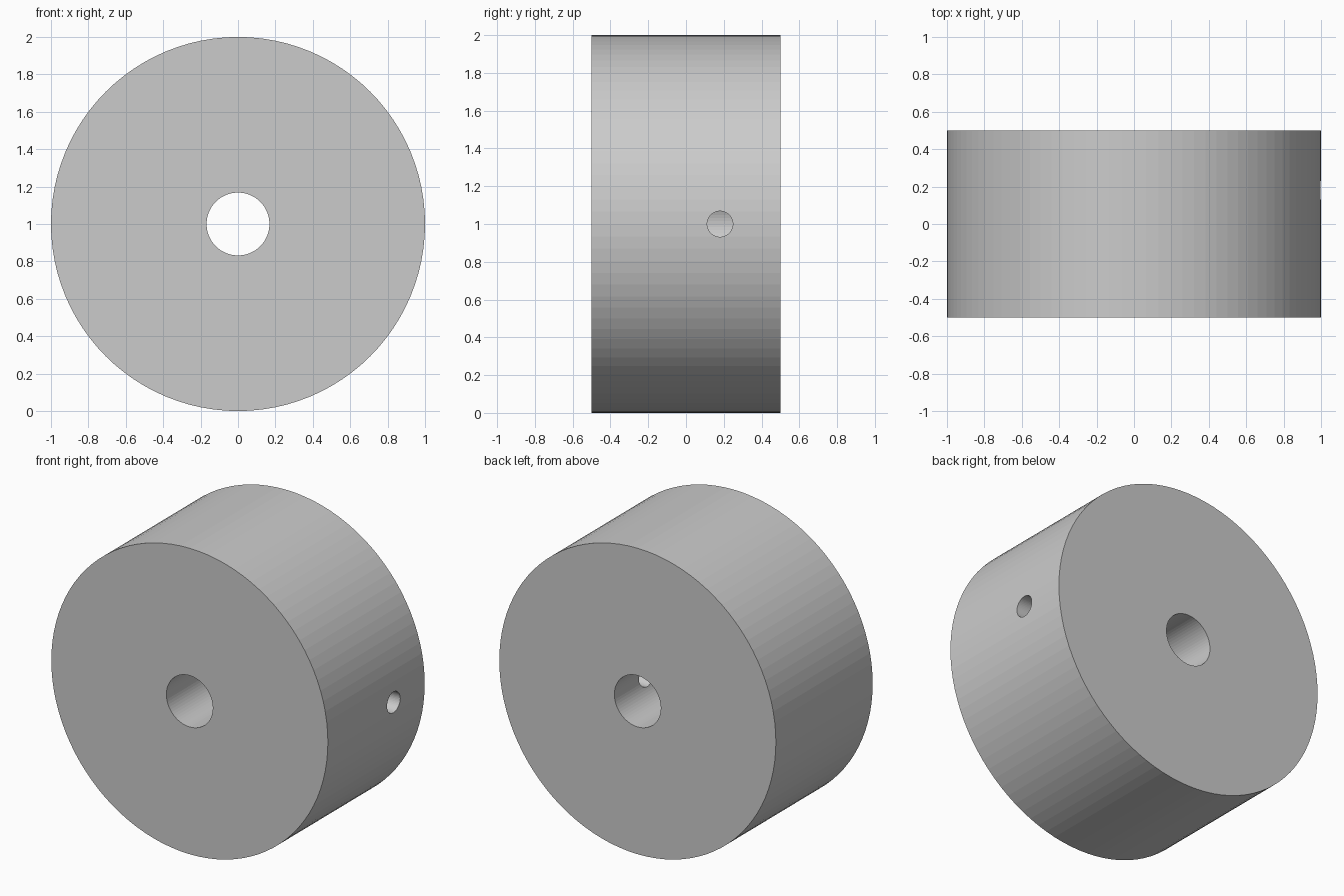
import bpy
from math import pi

if "Cube" in bpy.data.objects:
    bpy.data.objects.remove(bpy.data.objects["Cube"])


def cylinder(name, radius, depth, location, rotation, sides):
    bpy.ops.mesh.primitive_cylinder_add(vertices=sides, radius=radius, depth=depth,
                                        location=location, rotation=rotation)
    obj = bpy.context.object
    obj.name = name
    bpy.ops.object.transform_apply(location=True, rotation=True, scale=True)
    return obj


def cut(target, cutter):
    mod = target.modifiers.new(cutter.name, 'BOOLEAN')
    mod.operation = 'DIFFERENCE'
    mod.solver = 'EXACT'
    mod.object = cutter
    bpy.context.view_layer.objects.active = target
    bpy.ops.object.modifier_apply(modifier=mod.name)
    bpy.data.objects.remove(cutter, do_unlink=True)


# Collar body, axis along y
collar = cylinder("shaft_collar", 1.0, 1.0, (0, 0, 1), (pi / 2, 0, 0), 96)

# Central through bore
cut(collar, cylinder("shaft_bore", 0.168, 1.4, (0, 0, 1), (pi / 2, 0, 0), 64))

# Radial set screw hole, from the right rim into the bore only
cut(collar, cylinder("set_screw_hole", 0.068, 1.2, (0.6, 0.18, 1), (0, pi / 2, 0), 48))
